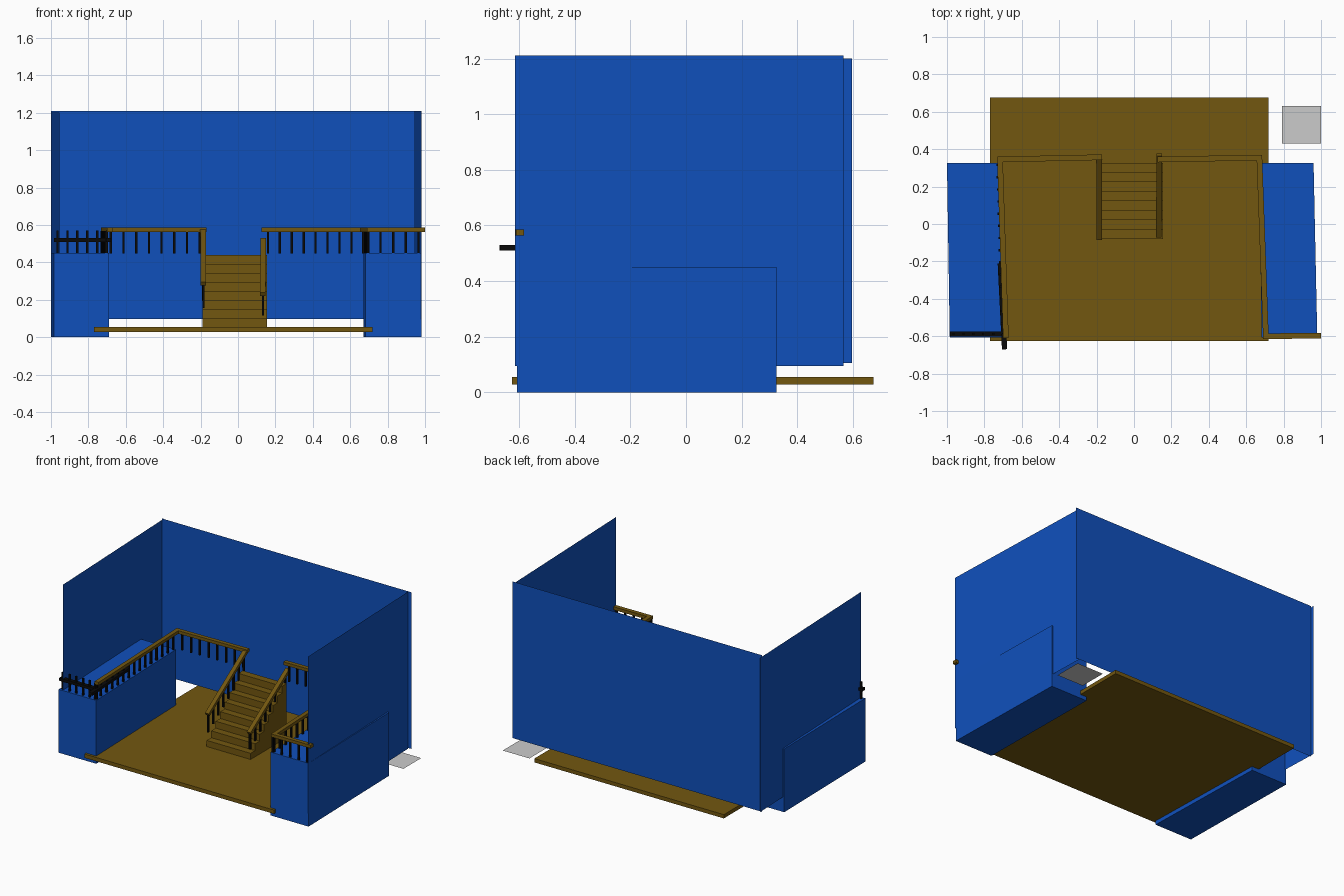
import bpy, bmesh
from mathutils import Vector

if "Cube" in bpy.data.objects:
    bpy.data.objects.remove(bpy.data.objects["Cube"])


def material(name, rgb):
    m = bpy.data.materials.new(name)
    m.diffuse_color = (*rgb, 1)
    m.use_nodes = True
    m.node_tree.nodes["Principled BSDF"].inputs["Base Color"].default_value = m.diffuse_color
    return m


BLUE = material("blue_paint", (0.005, 0.08, 0.50))
WOOD = material("wood", (0.17, 0.095, 0.005))
BLACK = material("dark_iron", (0.003, 0.003, 0.003))


def finish(name, bm, mat):
    bmesh.ops.recalc_face_normals(bm, faces=bm.faces[:])
    me = bpy.data.meshes.new(name)
    bm.to_mesh(me)
    bm.free()
    if mat:
        me.materials.append(mat)
    ob = bpy.data.objects.new(name, me)
    bpy.context.collection.objects.link(ob)
    return ob


def add_prism(bm, outline, shift):
    """Closed solid from a planar outline swept along shift."""
    shift = Vector(shift)
    a = [bm.verts.new(p) for p in outline]
    b = [bm.verts.new(Vector(p) + shift) for p in outline]
    bm.faces.new(a)
    bm.faces.new(b[::-1])
    n = len(a)
    for i in range(n):
        bm.faces.new((a[i], b[i], b[(i + 1) % n], a[(i + 1) % n]))


def plan_block(name, corners, z0, z1, mat):
    bm = bmesh.new()
    add_prism(bm, [(x, y, z0) for x, y in corners], (0, 0, z1 - z0))
    return finish(name, bm, mat)


def sheet(name, a, b, z0, z1):
    bm = bmesh.new()
    pts = [(*a, z0), (*b, z0), (*b, z1), (*a, z1)]
    bm.faces.new([bm.verts.new(p) for p in pts])
    return finish(name, bm, BLUE)


def rail(name, a, b, width=0.03, height=0.022, mat=WOOD):
    """Rectangular bar between two points, upright section."""
    a, b = Vector(a), Vector(b)
    d = b - a
    side = d.cross(Vector((0, 0, 1))).normalized() * width / 2
    up = side.cross(d).normalized() * height / 2
    bm = bmesh.new()
    add_prism(bm, [a - side - up, a + side - up, a + side + up, a - side + up], d)
    return finish(name, bm, mat)


def balusters(name, a, b, count, drop=0.12, w=0.012):
    """Row of square posts hanging below the line a-b."""
    a, b = Vector(a), Vector(b)
    bm = bmesh.new()
    h = w / 2
    for i in range(count):
        p = a.lerp(b, i / (count - 1))
        add_prism(bm, [p + Vector((sx * h, sy * h, -drop)) for sx, sy in
                       ((-1, -1), (1, -1), (1, 1), (-1, 1))], (0, 0, drop))
    return finish(name, bm, BLACK)


# Room walls, single sheets
sheet("back_wall", (-1.0, 0.573), (0.965, 0.573), 0.097, 1.21)
sheet("left_wall", (-1.0, 0.597), (-0.955, -0.60), 0.105, 1.20)
sheet("right_wall", (0.94, 0.567), (0.98, -0.615), 0.095, 1.21)

# Raised side platforms
plan_block("left_platform", [(-0.985, -0.607), (-0.69, -0.607), (-0.715, 0.325), (-1.0, 0.325)],
           0, 0.45, BLUE)
plan_block("right_platform", [(0.682, -0.607), (0.98, -0.607), (0.96, 0.325), (0.67, 0.325)],
           0, 0.45, BLUE)

# Floor slab
plan_block("floor", [(-0.77, -0.625), (0.72, -0.625), (0.72, 0.675), (-0.77, 0.675)],
           0.028, 0.055, WOOD)

# Loose grey plate behind the back corner
bm = bmesh.new()
bm.faces.new([bm.verts.new((x, y, 0.02)) for x, y in
              ((0.79, 0.43), (1.0, 0.43), (1.0, 0.63), (0.79, 0.63))])
finish("grey_plate", bm, None)

# Solid staircase
STEPS, Y0, Y1, Z0, Z1 = 8, -0.08, 0.325, 0.05, 0.44
profile = [(-0.19, Y1, Z0), (-0.19, Y0, Z0)]
for i in range(STEPS):
    z = Z0 + (Z1 - Z0) * (i + 1) / STEPS
    profile += [(-0.19, Y0 + (Y1 - Y0) * i / STEPS, z),
                (-0.19, Y0 + (Y1 - Y0) * (i + 1) / STEPS, z)]
bm = bmesh.new()
add_prism(bm, profile, (0.345, 0, 0))
finish("staircase", bm, WOOD)

# Wooden handrails
T = 0.574
rail("left_side_handrail", (-0.685, -0.61, T), (-0.717, 0.36, T))
rail("left_back_handrail", (-0.73, 0.345, T), (-0.17, 0.357, T))
rail("left_stair_handrail", (-0.187, 0.36, T), (-0.185, -0.08, 0.285))
rail("right_stair_handrail", (0.135, 0.37, 0.52), (0.133, -0.065, 0.23))
rail("right_back_handrail", (0.125, 0.345, T), (0.685, 0.355, T))
rail("right_side_handrail", (0.67, 0.365, T), (0.705, -0.60, T))
rail("right_front_handrail", (0.69, -0.60, T), (1.0, -0.597, T))

# Iron lower bars on the left
rail("left_front_bar", (-0.985, -0.588, 0.52), (-0.68, -0.588, 0.52), 0.028, 0.02, BLACK)
rail("left_side_bar", (-0.692, -0.67, 0.52), (-0.715, -0.21, 0.52), 0.028, 0.02, BLACK)

# Baluster rows
B = 0.567
balusters("left_side_balusters", (-0.705, -0.595, B), (-0.73, 0.315, B), 15)
balusters("left_back_balusters", (-0.68, 0.346, B), (-0.205, 0.355, B), 8)
balusters("left_stair_balusters", (-0.187, 0.33, 0.55), (-0.185, -0.07, 0.285), 8, 0.13)
balusters("right_stair_balusters", (0.135, 0.34, 0.50), (0.133, -0.055, 0.235), 8)
balusters("right_back_balusters", (0.16, 0.346, B), (0.67, 0.355, B), 9)
balusters("right_side_balusters", (0.68, 0.33, B), (0.698, -0.59, B), 15)
balusters("right_front_balusters", (0.695, -0.60, B), (0.965, -0.598, B), 5)
balusters("left_front_balusters", (-0.965, -0.588, 0.57), (-0.70, -0.588, 0.57), 6)
